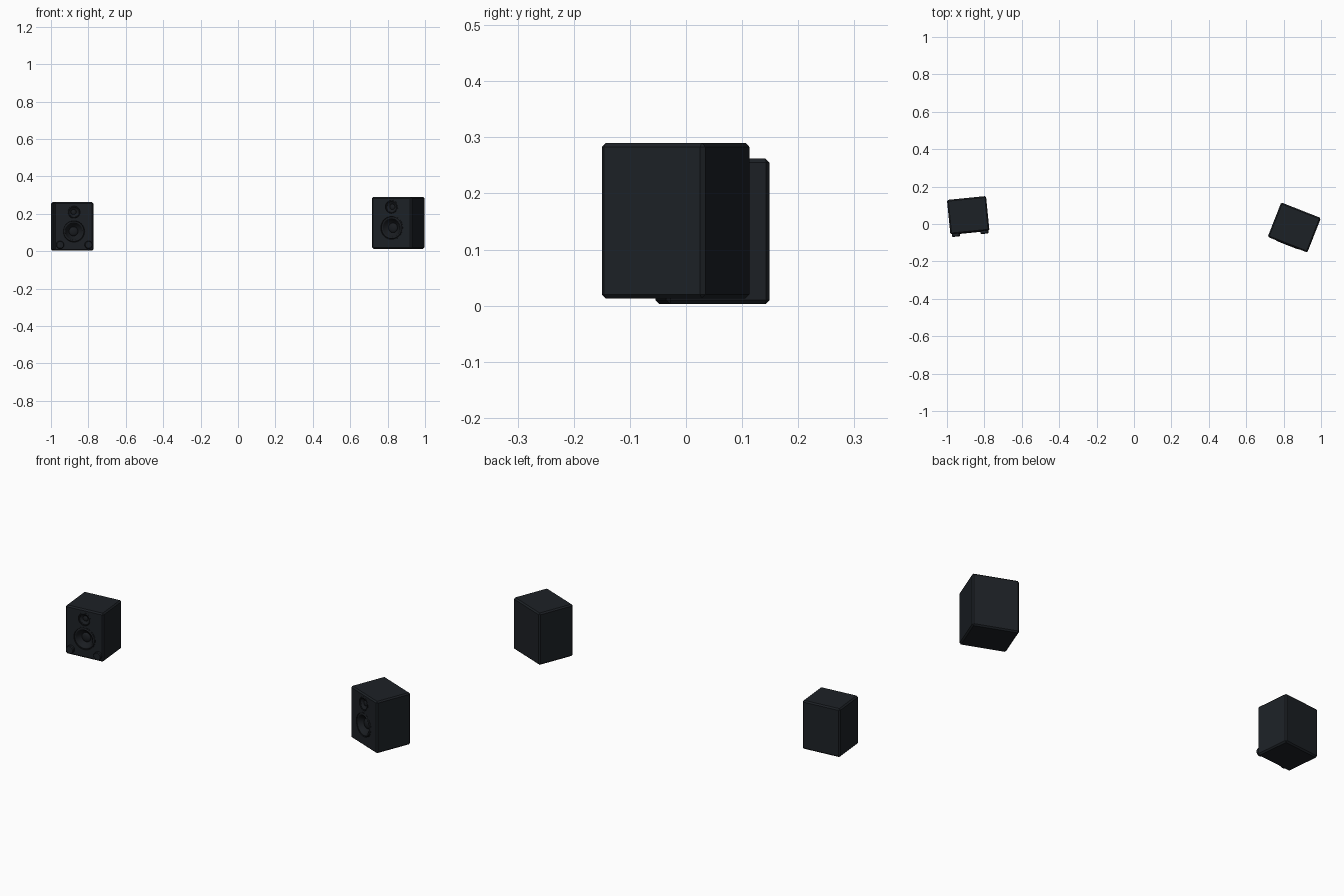
import bpy, bmesh, math
from mathutils import Matrix, Vector

if "Cube" in bpy.data.objects:
    bpy.data.objects.remove(bpy.data.objects["Cube"])


def material(name, rgb):
    m = bpy.data.materials.new(name)
    m.diffuse_color = (*rgb, 1)
    m.use_nodes = True
    m.node_tree.nodes["Principled BSDF"].inputs["Base Color"].default_value = m.diffuse_color
    return m


CASE = material("case_black", (0.012, 0.015, 0.019))
CONE = material("cone_black", (0.010, 0.012, 0.015))


def add_object(name, bm, mat):
    bmesh.ops.recalc_face_normals(bm, faces=bm.faces)
    mesh = bpy.data.meshes.new(name)
    bm.to_mesh(mesh)
    bm.free()
    ob = bpy.data.objects.new(name, mesh)
    bpy.context.collection.objects.link(ob)
    mesh.materials.append(mat)
    return ob


def select(ob):
    bpy.ops.object.select_all(action='DESELECT')
    ob.select_set(True)
    bpy.context.view_layer.objects.active = ob


def lathe(name, profile, x, y, z, mat, steps=40):
    """Spin (radius, forward) points about an axis facing the front."""
    bm = bmesh.new()
    vs = [bm.verts.new((r, -f, 0)) for r, f in profile]
    es = [bm.edges.new(p) for p in zip(vs, vs[1:])]
    bmesh.ops.spin(bm, geom=vs + es, cent=(0, 0, 0), axis=(0, 1, 0),
                   angle=2 * math.pi, steps=steps)
    bmesh.ops.remove_doubles(bm, verts=bm.verts, dist=1e-5)
    bmesh.ops.translate(bm, vec=(x, y, z), verts=bm.verts)
    ob = add_object(name, bm, mat)
    select(ob)
    bpy.ops.object.shade_smooth_by_angle(angle=math.radians(35))
    return ob


def driver_profile(r):
    """Trim ring, rolled surround, cone and dust cap."""
    pts = [(r, -0.006), (r, 0.001), (r * 0.93, 0.002), (r * 0.91, -0.003)]
    for i in range(1, 7):
        a = math.pi * i / 6
        pts.append((r * (0.82 + 0.09 * math.cos(a)), -0.003 + r * 0.09 * math.sin(a)))
    pts.append((r * 0.40, -r * 0.33))
    for i in range(1, 6):
        a = math.pi / 2 * i / 5
        pts.append((r * 0.40 * math.cos(a), r * (-0.33 + 0.15 * math.sin(a))))
    return pts


def speaker(side, w, d, h, loc, angle, tweeter, woofer, knobs):
    parts = []
    front = -d / 2
    # cabinet with chamfered edges
    bm = bmesh.new()
    bmesh.ops.create_cube(bm, size=1)
    bmesh.ops.scale(bm, vec=(w, d, h), verts=bm.verts)
    bmesh.ops.translate(bm, vec=(0, 0, h / 2), verts=bm.verts)
    bmesh.ops.bevel(bm, geom=bm.edges[:], offset=0.007, segments=1,
                    affect='EDGES', profile=0.5)
    body = add_object(side + "_cabinet", bm, CASE)
    parts.append(body)

    # driver holes and drivers
    for label, (z, r) in (("tweeter", tweeter), ("woofer", woofer)):
        bm = bmesh.new()
        bmesh.ops.create_cone(bm, cap_ends=True, segments=40, radius1=r * 0.98,
                              radius2=r * 0.98, depth=0.08,
                              matrix=Matrix.Translation((0, front, z))
                              @ Matrix.Rotation(math.pi / 2, 4, 'X'))
        cutter = add_object("cutter", bm, CASE)
        cutter.hide_render = True
        select(body)
        mod = body.modifiers.new("hole", 'BOOLEAN')
        mod.operation = 'DIFFERENCE'
        mod.object = cutter
        bpy.ops.object.modifier_apply(modifier=mod.name)
        bpy.data.objects.remove(cutter)
        parts.append(lathe(side + "_" + label, driver_profile(r), 0, front, z, CONE))
    select(body)
    bpy.ops.object.shade_smooth_by_angle(angle=math.radians(25))

    # control knobs
    for i, x in enumerate(knobs):
        k = [(0.021, -0.001), (0.021, 0.011), (0.018, 0.015), (0, 0.015)]
        parts.append(lathe(f"{side}_knob_{i + 1}", k, x, front, 0.031, CASE, 24))

    # turn towards the middle and set in place
    place = Matrix.Translation(Vector(loc)) @ Matrix.Rotation(math.radians(angle), 4, 'Z')
    for ob in parts:
        ob.matrix_world = place


speaker("left", 0.210, 0.185, 0.259, (-0.8865, 0.047, 0.003), 5.7,
        (0.206, 0.035), (0.103, 0.061), (-0.075, 0.078))
speaker("right", 0.228, 0.198, 0.277, (0.857, -0.0185, 0.013), -21.5,
        (0.224, 0.037), (0.112, 0.065), ())
